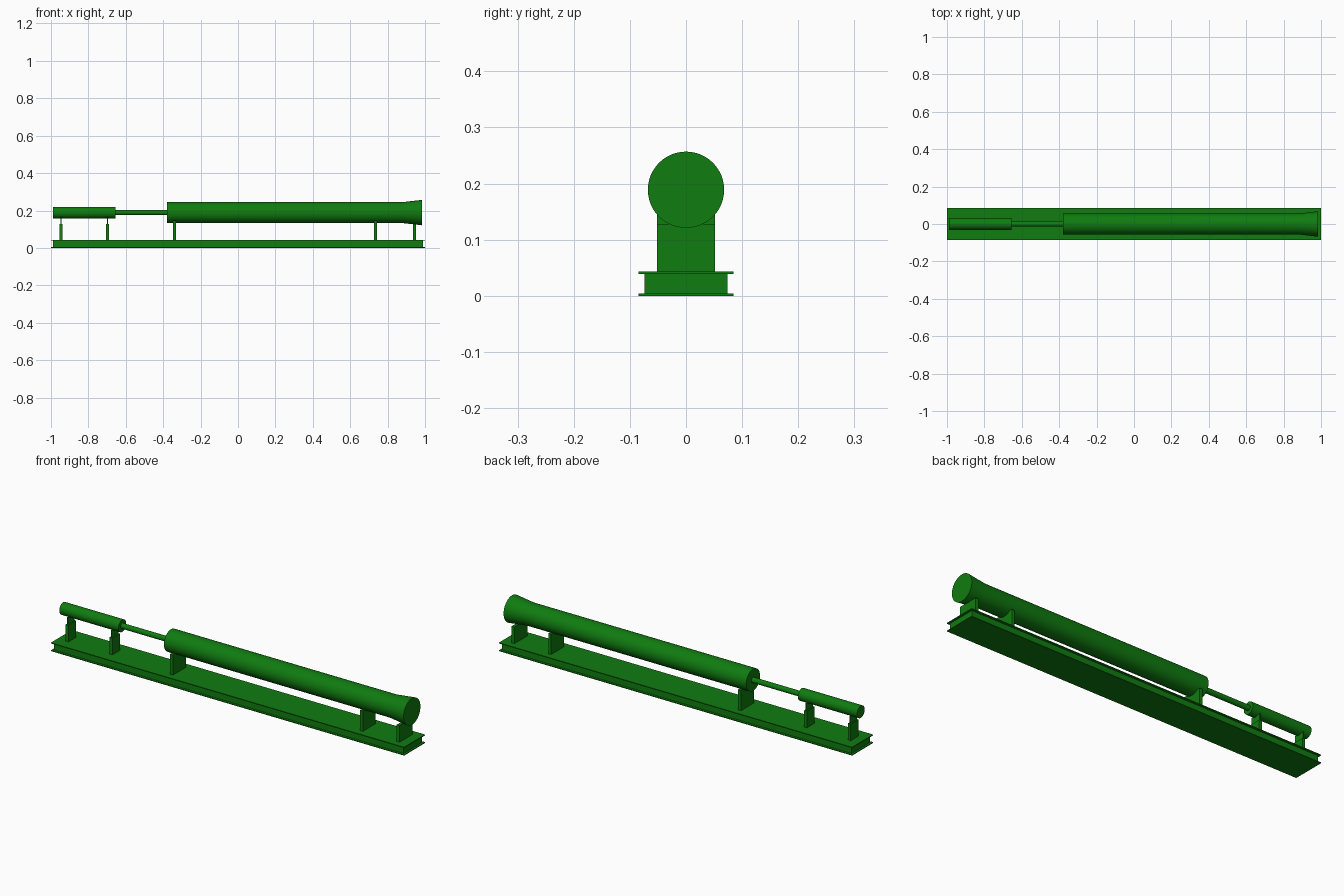
import bpy
from math import pi, radians, cos, sin

if "Cube" in bpy.data.objects:
    bpy.data.objects.remove(bpy.data.objects["Cube"], do_unlink=True)

green = bpy.data.materials.new("green_paint")
colour = (0.005, 0.2, 0.005, 1)
green.use_nodes = True
green.diffuse_color = colour
green.node_tree.nodes["Principled BSDF"].inputs["Base Color"].default_value = colour

AXIS_Z = 0.189
DECK_Z = 0.043


def box(name, x, half_x, half_y, z0, z1):
    bpy.ops.mesh.primitive_cube_add(size=1, location=(x, 0, (z0 + z1) / 2))
    ob = bpy.context.object
    ob.name = name
    ob.scale = (half_x * 2, half_y * 2, z1 - z0)
    bpy.ops.object.transform_apply(location=False, rotation=False, scale=True)
    ob.data.materials.append(green)
    return ob


def lathe(name, profile, sides=48):
    """Solid of revolution along x from (x, radius) points, with flat caps."""
    verts, faces = [], []
    for x, r in profile:
        for i in range(sides):
            a = 2 * pi * i / sides
            verts.append((x, r * cos(a), r * sin(a)))
    for k in range(len(profile) - 1):
        for i in range(sides):
            j = (i + 1) % sides
            a, b = k * sides, (k + 1) * sides
            faces.append((a + i, b + i, b + j, a + j)[::-1])
    faces.append(tuple(range(sides))[::-1])
    faces.append(tuple(range((len(profile) - 1) * sides, len(profile) * sides)))
    mesh = bpy.data.meshes.new(name)
    mesh.from_pydata(verts, [], faces)
    ob = bpy.data.objects.new(name, mesh)
    bpy.context.collection.objects.link(ob)
    ob.location.z = AXIS_Z
    mesh.materials.append(green)
    bpy.ops.object.select_all(action='DESELECT')
    ob.select_set(True)
    bpy.context.view_layer.objects.active = ob
    # Recalculate outward normals, then smooth the round walls only
    bpy.ops.object.mode_set(mode='EDIT')
    bpy.ops.mesh.select_all(action='SELECT')
    bpy.ops.mesh.normals_make_consistent(inside=False)
    bpy.ops.object.mode_set(mode='OBJECT')
    bpy.ops.object.shade_smooth_by_angle(angle=radians(30))
    return ob


# Base: two thin plates around a recessed core
box("base_bottom_plate", 0, 1, 0.085, 0, 0.004)
box("base_core", 0, 0.99, 0.074, 0.004, 0.039)
box("base_top_plate", 0, 1, 0.085, 0.039, DECK_Z)

# Main barrel with flared end, rod and small cylinder
lathe("main_barrel", [(-0.38, 0.056), (0.88, 0.056), (0.985, 0.068)])
lathe("connecting_rod", [(-0.665, 0.0135), (-0.37, 0.0135)], 32)
lathe("small_cylinder", [(-0.99, 0.031), (-0.655, 0.031)])

# Wide supports under the barrel
for i, (x, top) in enumerate([(-0.34, 0.147), (0.735, 0.147), (0.943, 0.128)]):
    box(f"barrel_support_{i + 1}", x, 0.008, 0.052, DECK_Z, top)

# Narrow supports under the small cylinder, each with a thin saddle plate
for i, x in enumerate([-0.946, -0.698]):
    box(f"cylinder_support_{i + 1}", x, 0.008, 0.031, DECK_Z, 0.128)
    box(f"saddle_plate_{i + 1}", x, 0.002, 0.028, 0.128, 0.165)
